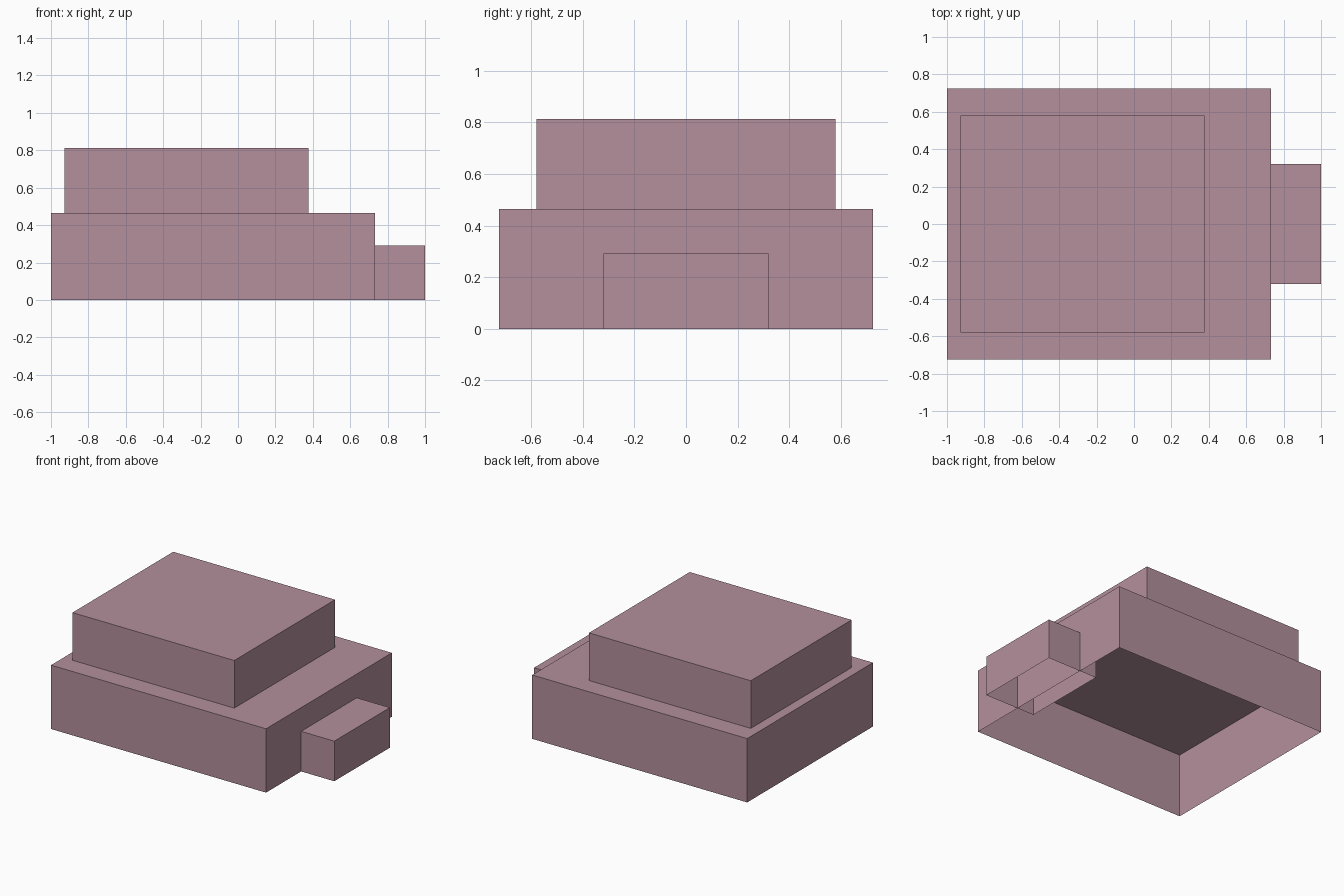
import bpy
import bmesh

if "Cube" in bpy.data.objects:
    bpy.data.objects.remove(bpy.data.objects["Cube"])

# One dusty pink colour for the whole model
pink = bpy.data.materials.new("dusty_pink")
pink.diffuse_color = (0.456, 0.279, 0.332, 1.0)
pink.use_nodes = True
pink.node_tree.nodes["Principled BSDF"].inputs["Base Color"].default_value = pink.diffuse_color


def open_box(name, x0, x1, half_depth, z0, z1):
    """Box shell without its underside, centred on y = 0."""
    bm = bmesh.new()
    bmesh.ops.create_cube(bm, size=1.0)
    for v in bm.verts:
        v.co.x = x1 if v.co.x > 0 else x0
        v.co.y = half_depth if v.co.y > 0 else -half_depth
        v.co.z = z1 if v.co.z > 0 else z0
    bm.normal_update()
    underside = [f for f in bm.faces if f.normal.z < -0.5]
    bmesh.ops.delete(bm, geom=underside, context='FACES')
    mesh = bpy.data.meshes.new(name)
    bm.to_mesh(mesh)
    bm.free()
    mesh.materials.append(pink)
    obj = bpy.data.objects.new(name, mesh)
    bpy.context.collection.objects.link(obj)
    return obj


# Wide lower block
open_box("main_block", -1.0, 0.733, 0.724, 0.0, 0.465)
# Smaller block standing on top
open_box("upper_block", -0.928, 0.376, 0.58, 0.465, 0.812)
# Low block on the right, reaching a little inside the main block
open_box("side_block", 0.597, 1.0, 0.32, 0.0, 0.292)
